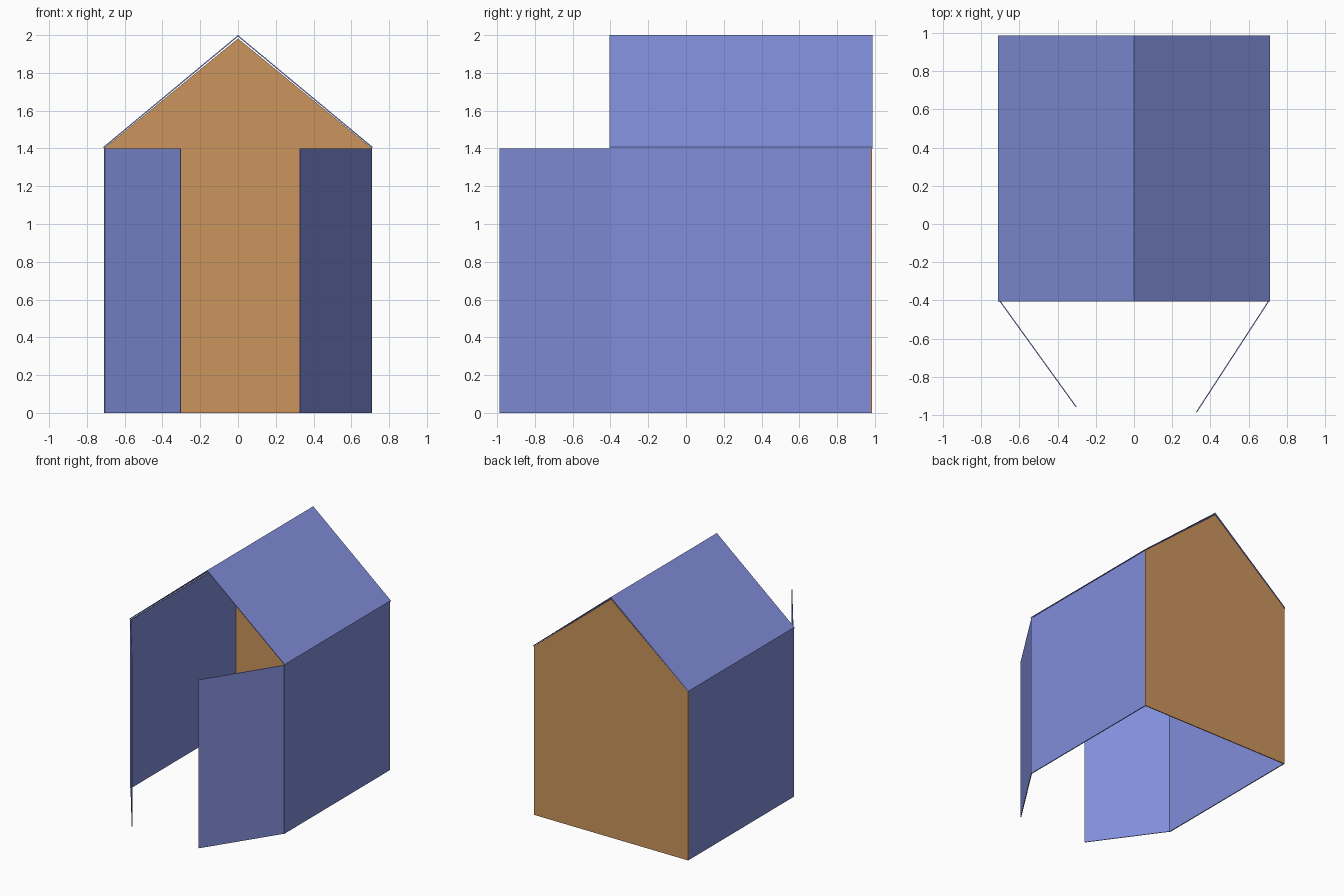
import bpy, bmesh
from mathutils import Vector

if "Cube" in bpy.data.objects:
    bpy.data.objects.remove(bpy.data.objects["Cube"])

T = 0.008  # sheet thickness


def material(name, color):
    m = bpy.data.materials.new(name)
    m.diffuse_color = color
    m.use_nodes = True
    m.node_tree.nodes["Principled BSDF"].inputs["Base Color"].default_value = m.diffuse_color
    return m


blue = material("blue_panel", (0.22, 0.27, 0.70, 1))
orange = material("orange_panel", (0.60, 0.30, 0.11, 1))


def sheet(name, outline, offset, mat):
    """Flat outline extruded by an offset into a thin solid sheet."""
    bm = bmesh.new()
    face = bm.faces.new([bm.verts.new(p) for p in outline])
    out = bmesh.ops.extrude_face_region(bm, geom=[face], use_keep_orig=True)
    verts = [v for v in out["geom"] if isinstance(v, bmesh.types.BMVert)]
    bmesh.ops.translate(bm, verts=verts, vec=offset)
    bmesh.ops.recalc_face_normals(bm, faces=bm.faces)
    me = bpy.data.meshes.new(name)
    bm.to_mesh(me)
    bm.free()
    me.materials.append(mat)
    ob = bpy.data.objects.new(name, me)
    bpy.context.collection.objects.link(ob)
    return ob


def upright(name, a, b, height, offset):
    """Rectangular wall standing between two ground points."""
    return sheet(name, [(*a, 0), (*b, 0), (*b, height), (*a, height)], offset, blue)


W, EAVE, RIDGE = 0.71, 1.4, 1.992
FRONT, BACK = -0.405, 0.985

# Gabled back wall
sheet("back_wall", [(-W, BACK, 0), (W, BACK, 0), (W, BACK, EAVE),
                    (0, BACK, RIDGE - 0.01), (-W, BACK, EAVE)], (0, -T, 0), orange)

# Side walls and sloped roof halves
for side, s in (("left", -1), ("right", 1)):
    upright(side + "_wall", (s * W, FRONT), (s * W, BACK - T), EAVE, (-s * T, 0, 0))
    sheet(side + "_roof", [(s * (W + 0.003), FRONT, EAVE), (0, FRONT, RIDGE),
                           (0, BACK + 0.003, RIDGE), (s * (W + 0.003), BACK + 0.003, EAVE)],
          (0, 0, T), blue)

# Half-open doors, each swung to a slightly different angle
for name, hinge, tip in (("left_door", (-0.705, FRONT), (-0.305, -0.96)),
                         ("right_door", (0.708, FRONT), (0.33, -0.987))):
    d = (Vector(tip) - Vector(hinge)).normalized() * T
    upright(name, hinge, tip, EAVE, (-d.y * (1 if hinge[0] < 0 else -1) * 0.7,
                                     abs(d.x) * 0.7, 0))
